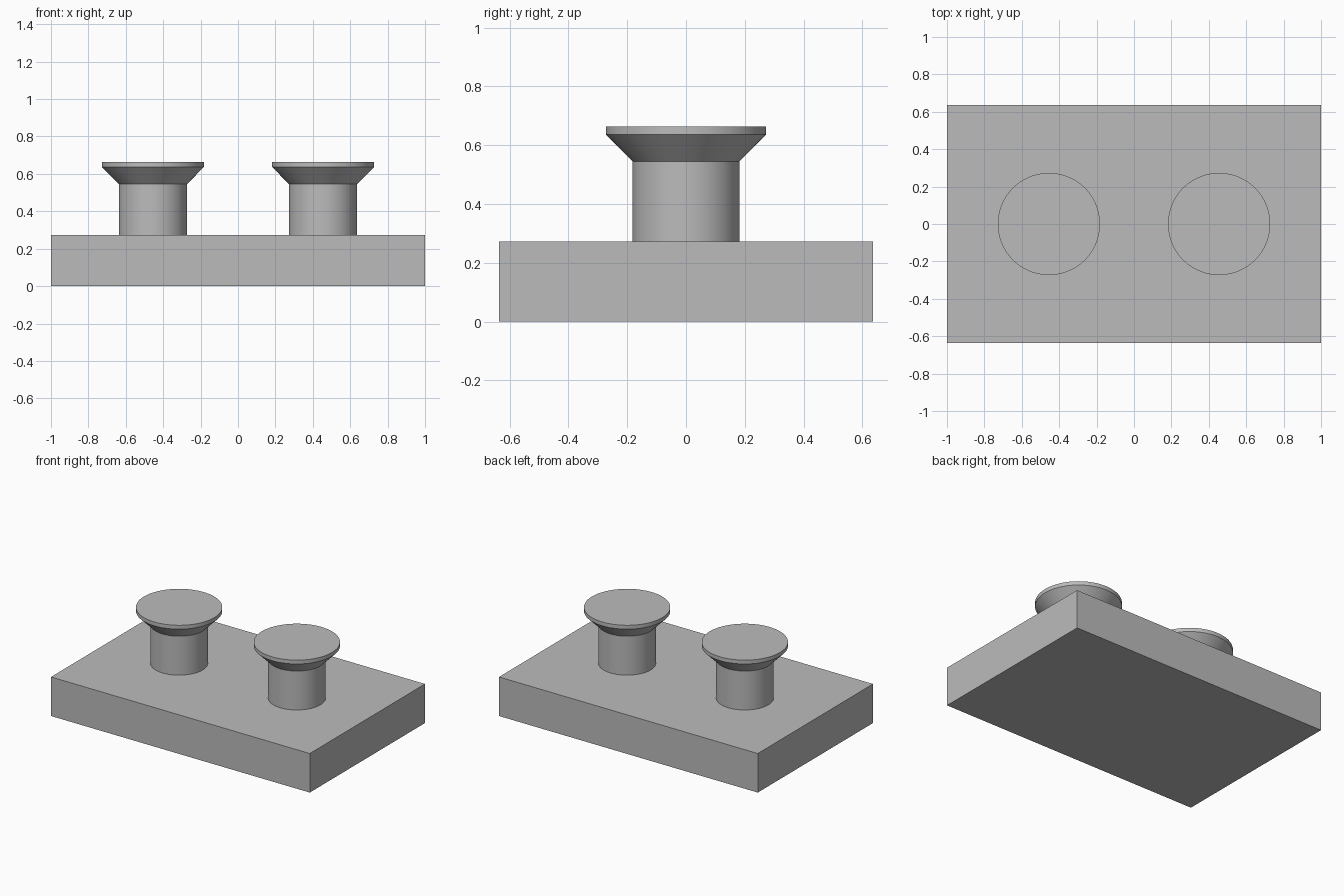
import bpy
import bmesh
import math

cube = bpy.data.objects.get("Cube")
if cube:
    bpy.data.objects.remove(cube, do_unlink=True)

grey = bpy.data.materials.new("plain_grey")
grey.use_nodes = True
colour = (0.5, 0.5, 0.5, 1)
grey.diffuse_color = colour
grey.node_tree.nodes["Principled BSDF"].inputs["Base Color"].default_value = colour

SIDES = 96
BASE_TOP = 0.273


def add_object(name, bm, location):
    bmesh.ops.recalc_face_normals(bm, faces=bm.faces[:])
    mesh = bpy.data.meshes.new(name)
    bm.to_mesh(mesh)
    bm.free()
    mesh.materials.append(grey)
    obj = bpy.data.objects.new(name, mesh)
    obj.location = location
    bpy.context.collection.objects.link(obj)
    return obj


def turned_peg(name, x, profile):
    """Stack rings of (radius, height), bridge them and cap both ends."""
    bm = bmesh.new()
    rings = []
    for radius, z in profile:
        rings.append([bm.verts.new((radius * math.cos(math.tau * i / SIDES),
                                    radius * math.sin(math.tau * i / SIDES), z))
                      for i in range(SIDES)])
    for low, high in zip(rings, rings[1:]):
        for i in range(SIDES):
            j = (i + 1) % SIDES
            bm.faces.new((low[i], low[j], high[j], high[i]))
    bm.faces.new(rings[0][::-1])
    bm.faces.new(rings[-1])
    obj = add_object(name, bm, (x, 0, 0))
    bpy.ops.object.select_all(action="DESELECT")
    obj.select_set(True)
    bpy.context.view_layer.objects.active = obj
    bpy.ops.object.shade_smooth_by_angle(angle=math.radians(30))


# Base slab
bm = bmesh.new()
bmesh.ops.create_cube(bm, size=1)
bmesh.ops.scale(bm, vec=(2, 1.272, BASE_TOP), verts=bm.verts[:])
add_object("base_slab", bm, (0, 0, BASE_TOP / 2))

# Two pegs: straight stem, flared underside, thin flat-topped rim
peg_profile = [(0.182, BASE_TOP), (0.182, 0.545), (0.273, 0.637), (0.273, 0.664)]
for side, x in (("left", 0.455), ("right", -0.455)):
    turned_peg(side + "_peg", x, peg_profile)
